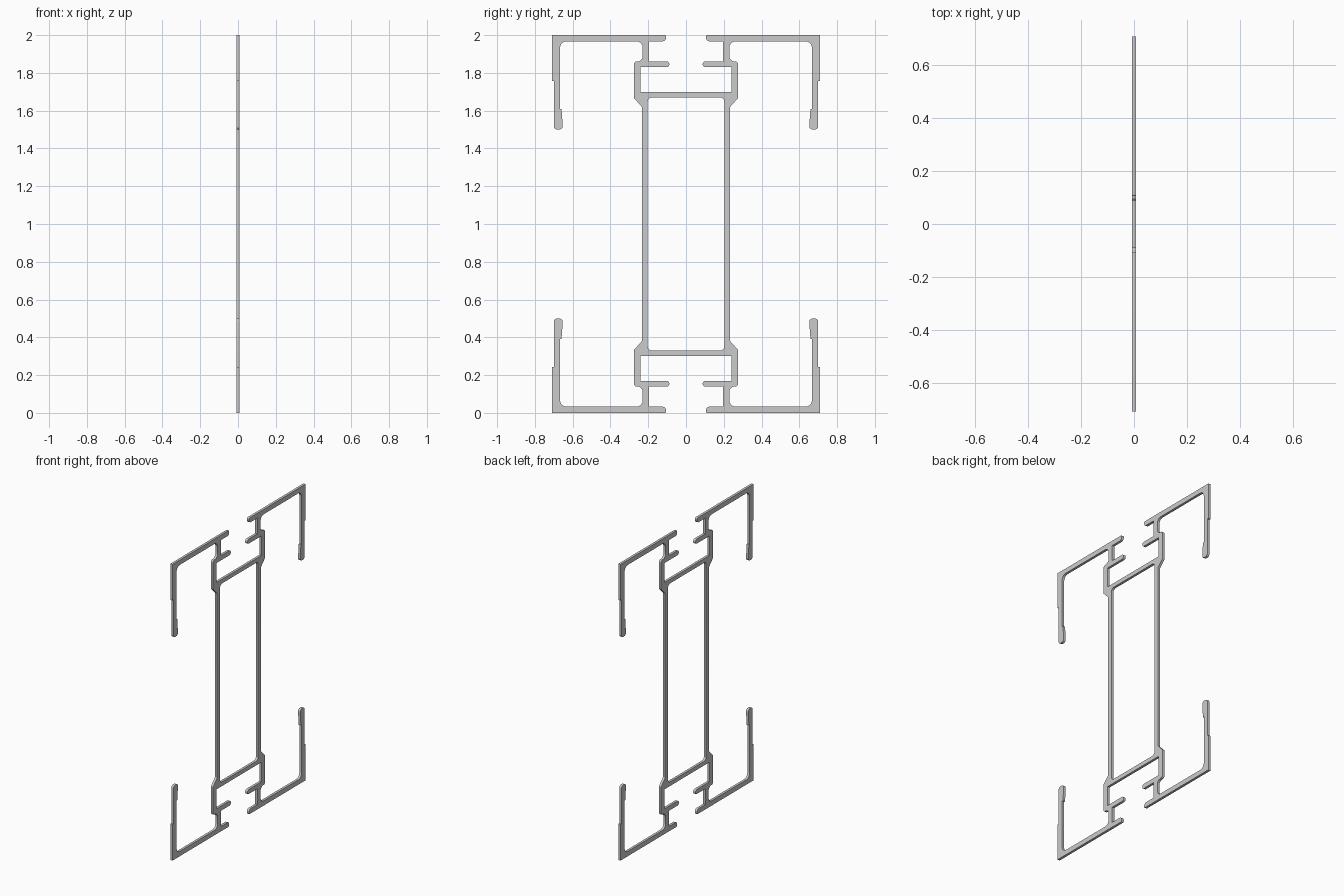
import bpy, math
from mathutils import Vector

if "Cube" in bpy.data.objects:
    bpy.data.objects.remove(bpy.data.objects["Cube"])

HALF_THICK = 0.0083


def fillet(points, steps=5):
    """Round the inner corners of an open path of (y, z, radius)."""
    out = []
    for i, (y, z, r) in enumerate(points):
        p = Vector((y, z))
        if r == 0 or i in (0, len(points) - 1):
            out.append(p)
            continue
        a = (Vector(points[i - 1][:2]) - p).normalized()
        b = (Vector(points[i + 1][:2]) - p).normalized()
        half = a.angle(b) / 2
        bis = (a + b).normalized()
        centre = p + bis * (r / math.sin(half))
        t = r / math.tan(half)
        s, e = p + a * t - centre, p + b * t - centre
        for k in range(steps + 1):
            d = s.lerp(e, k / steps)
            ang = s.angle(e)
            f = k / steps
            d = (s * math.sin((1 - f) * ang) + e * math.sin(f * ang)) / math.sin(ang)
            out.append(centre + d)
    return out


def mirror_quarter(quarter):
    """Quarter path from y = 0 to z = 1 -> full closed loop."""
    q = [(p.x, p.y) for p in quarter]
    right = q + [(y, 2 - z) for y, z in reversed(q)]
    return right + [(-y, z) for y, z in reversed(right)]


# Outer outline: channel floor, inner lip, flange, hooked leg, side wall
outer = fillet([
    (0, 1.698, 0),
    (0.24, 1.698, 0), (0.24, 1.83, 0),
    (0.088, 1.83, 0.015), (0.088, 1.861, 0.015),
    (0.195, 1.861, 0), (0.195, 1.967, 0),
    (0.106, 1.967, 0.018), (0.106, 2.0, 0.006),
    (0.71, 2.0, 0),
    (0.71, 1.757, 0), (0.70, 1.757, 0),
    (0.70, 1.50, 0.018), (0.651, 1.50, 0.018),
    (0.659, 1.61, 0), (0.667, 1.61, 0),
    (0.667, 1.967, 0.035),
    (0.229, 1.967, 0.033), (0.229, 1.86, 0.03),
    (0.276, 1.86, 0.014), (0.276, 1.666, 0.006),
    (0.234, 1.622, 0.012), (0.234, 1.0, 0),
])

# Central chamber opening
chamber = fillet([(0, 1.67, 0), (0.203, 1.67, 0.022), (0.203, 1.0, 0)])

# Filled flat curve with the chamber as a hole, given thickness
curve = bpy.data.curves.new("extrusion_profile", 'CURVE')
curve.dimensions = '2D'
curve.fill_mode = 'BOTH'
curve.extrude = HALF_THICK
for loop in (mirror_quarter(outer), mirror_quarter(chamber)):
    pts = [p for i, p in enumerate(loop)
           if (Vector(p) - Vector(loop[i - 1])).length > 1e-5]
    spline = curve.splines.new('POLY')
    spline.points.add(len(pts) - 1)
    for sp, (y, z) in zip(spline.points, pts):
        sp.co = (y, z, 0, 1)
    spline.use_cyclic_u = True

frame = bpy.data.objects.new("extrusion_profile", curve)
bpy.context.collection.objects.link(frame)
frame.rotation_euler = (math.pi / 2, 0, math.pi / 2)

# Turn into a mesh with crisp faces and smooth fillets
bpy.context.view_layer.objects.active = frame
frame.select_set(True)
bpy.ops.object.convert(target='MESH')
bpy.ops.object.transform_apply(location=False, rotation=True, scale=False)
bpy.ops.object.mode_set(mode='EDIT')
bpy.ops.mesh.select_all(action='SELECT')
bpy.ops.mesh.remove_doubles(threshold=0.00005)
bpy.ops.mesh.normals_make_consistent(inside=False)
bpy.ops.object.mode_set(mode='OBJECT')
bpy.ops.object.shade_smooth_by_angle(angle=math.radians(30))
